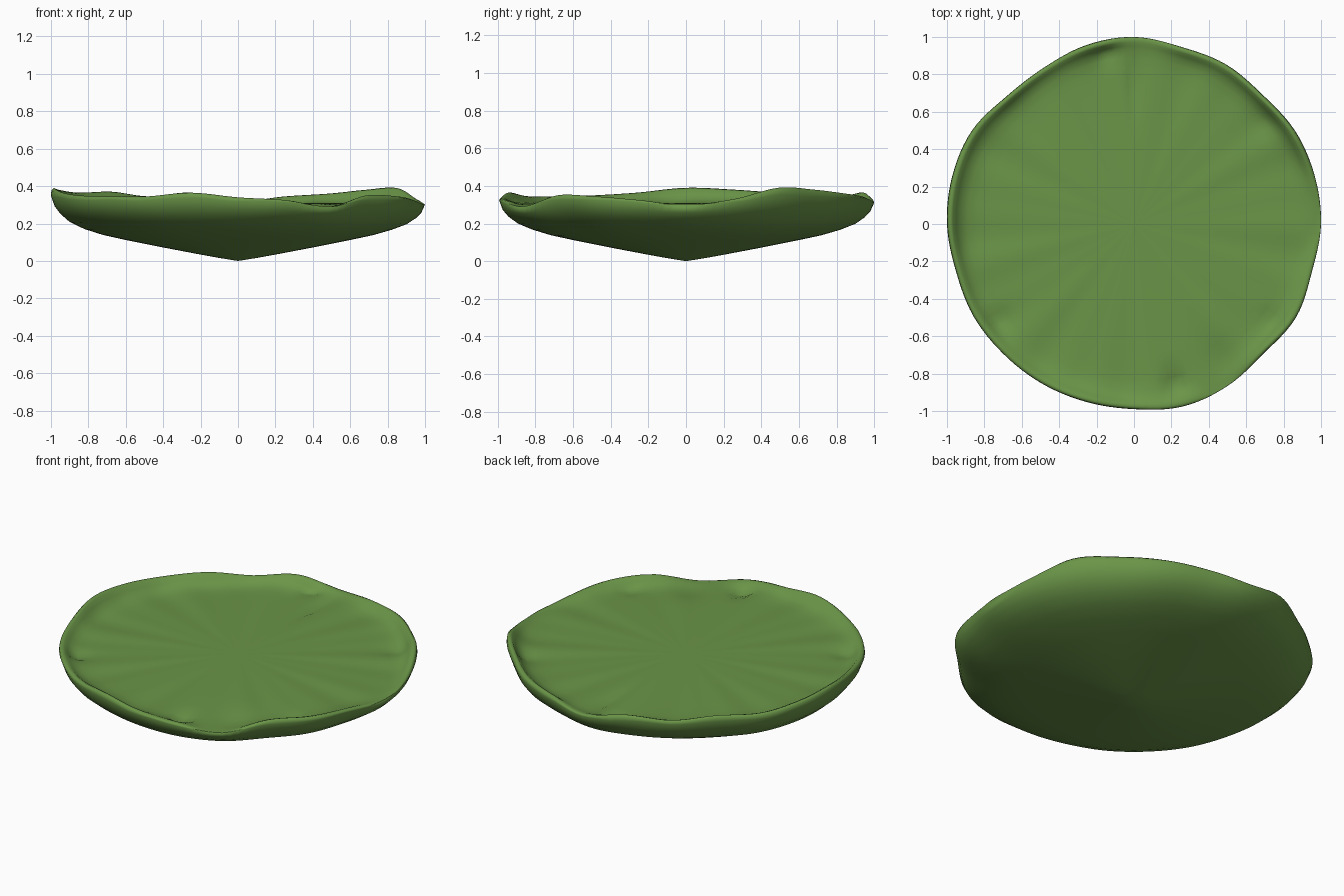
import bpy
import bmesh
from math import sin, cos, pi, tau, exp, degrees, hypot

cube = bpy.data.objects.get("Cube")
if cube:
    bpy.data.objects.remove(cube, do_unlink=True)

SEGMENTS = 144

# Wavy outline radius and lip height, every 15 degrees from +x
RADIUS = [1.0, 1.0, 0.995, 0.975, 0.985, 0.98, 1.0, 0.99, 0.965, 0.965, 1.0, 1.005,
          1.0, 0.985, 0.99, 0.985, 0.985, 0.985, 0.99, 1.01, 1.0, 0.98, 1.0, 0.985]
LIP = [0.30, 0.33, 0.39, 0.38, 0.36, 0.345, 0.32, 0.365, 0.345, 0.37, 0.365, 0.38,
       0.39, 0.365, 0.35, 0.345, 0.345, 0.365, 0.34, 0.325, 0.29, 0.35, 0.345, 0.325]

# Underside: (radius fraction, height); topside: (radius fraction, share of lip rise)
UNDER = [(0.1, 0.016), (0.2, 0.034), (0.4, 0.072), (0.6, 0.112), (0.72, 0.138),
         (0.82, 0.168), (0.9, 0.202), (0.95, 0.24), (0.98, 0.275)]
EDGE = [(1.0, 0.55), (0.997, 0.85), (0.985, 1.0), (0.968, 0.9), (0.95, 0.6),
        (0.925, 0.32), (0.89, 0.12), (0.84, 0.03)]
INNER = [0.78, 0.7, 0.6, 0.5, 0.4, 0.3, 0.2, 0.1]

# Small dents in the topside: x, y, width, depth
DENTS = [(0.22, -0.86, 0.05, 0.04), (-0.15, 0.93, 0.05, 0.05), (0.75, -0.52, 0.06, 0.025),
         (-0.73, -0.52, 0.06, 0.025), (0.5, -0.72, 0.12, 0.02), (0.72, 0.55, 0.07, 0.02)]


def around(table, angle):
    """Smooth periodic interpolation of a table of rim values."""
    n = len(table)
    t = (angle % tau) / tau * n
    i, f = int(t), t - int(t)
    a, b, c, d = (table[(i + k) % n] for k in (-1, 0, 1, 2))
    return b + 0.5 * f * (c - a + f * (2 * a - 5 * b + 4 * c - d + f * (3 * (b - c) + d - a)))


def top_height(r, a):
    """Nearly flat topside with radial wrinkles, a back crease and dents."""
    x, y = r * cos(a), r * sin(a)
    z = 0.31 - 0.01 * r * r
    z += 0.005 * r ** 2 * (sin(13 * a + 1) + 0.7 * sin(22 * a + 2.5))
    if y > 0:
        z -= 0.02 * exp(-(x / 0.03) ** 2 - ((y - 0.75) / 0.14) ** 2)
    for dx, dy, width, depth in DENTS:
        z -= depth * exp(-(hypot(x - dx, y - dy) / width) ** 2)
    return z


def under_point(f, z):
    def point(a):
        r = f * (1 + (around(RADIUS, a) - 1) * f ** 4)
        lift = (around(LIP, a) - 0.345) * f ** 12 * 0.5
        return r * cos(a), r * sin(a), z + lift
    return point


def top_point(f, share):
    def point(a):
        r = f * (1 + (around(RADIUS, a) - 1) * f ** 4)
        flat = top_height(r, a)
        return r * cos(a), r * sin(a), flat + (around(LIP, a) - flat) * share
    return point


# Lily pad: closed body made of rings from the underside tip to the topside centre
rings = [under_point(f, z) for f, z in UNDER]
rings += [top_point(f, s) for f, s in EDGE]
rings += [top_point(f, 0) for f in INNER]

bm = bmesh.new()
loops = [[bm.verts.new(p(tau * i / SEGMENTS)) for i in range(SEGMENTS)] for p in rings]
tip = bm.verts.new((0, 0, 0))
centre = bm.verts.new((0, 0, 0.31))
for i in range(SEGMENTS):
    j = (i + 1) % SEGMENTS
    for low, high in zip(loops, loops[1:]):
        bm.faces.new((low[i], low[j], high[j], high[i]))
    bm.faces.new((tip, loops[0][j], loops[0][i]))
    bm.faces.new((centre, loops[-1][i], loops[-1][j]))
bmesh.ops.recalc_face_normals(bm, faces=bm.faces)
mesh = bpy.data.meshes.new("lily_pad")
bm.to_mesh(mesh)
bm.free()

pad = bpy.data.objects.new("lily_pad", mesh)
bpy.context.collection.objects.link(pad)

# Leaf colour
green = bpy.data.materials.new("leaf_green")
green.use_nodes = True
colour = (0.145, 0.3, 0.065, 1)
green.diffuse_color = colour
shader = green.node_tree.nodes["Principled BSDF"]
shader.inputs["Base Color"].default_value = colour
shader.inputs["Roughness"].default_value = 0.8
mesh.materials.append(green)

# Smooth shading
bpy.ops.object.select_all(action="DESELECT")
pad.select_set(True)
bpy.context.view_layer.objects.active = pad
bpy.ops.object.shade_smooth()
